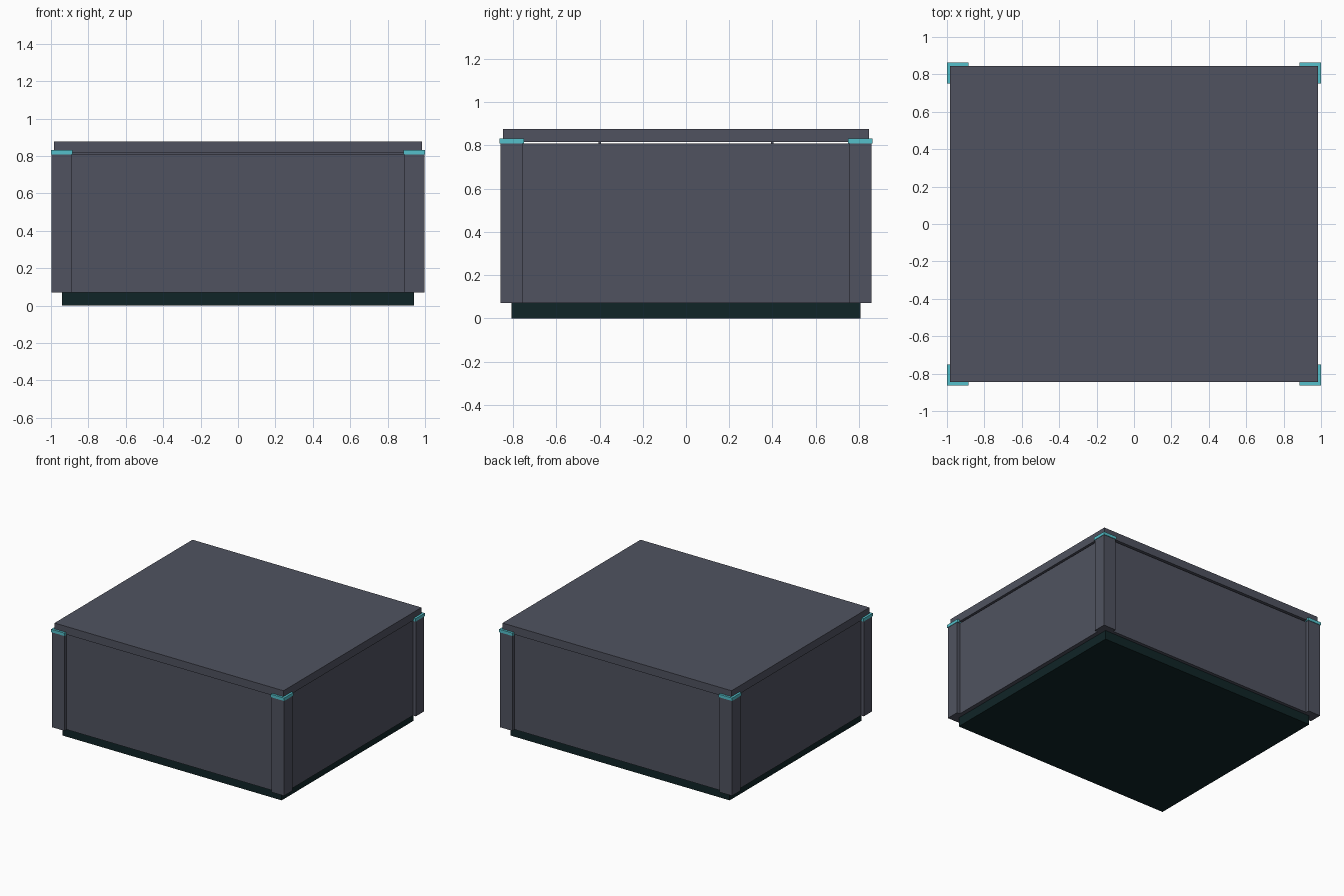
import bpy, bmesh

if "Cube" in bpy.data.objects:
    bpy.data.objects.remove(bpy.data.objects["Cube"])


def material(name, rgb):
    m = bpy.data.materials.new(name)
    m.diffuse_color = (*rgb, 1)
    m.use_nodes = True
    m.node_tree.nodes["Principled BSDF"].inputs["Base Color"].default_value = m.diffuse_color
    return m


GREY = material("slate grey", (0.08, 0.086, 0.117))
DARK = material("dark teal", (0.005, 0.018, 0.02))
TEAL = material("bright teal", (0.09, 0.53, 0.60))


def prism(name, outline, z0, z1, mat):
    """Extrude a counter-clockwise outline from z0 to z1."""
    bm = bmesh.new()
    face = bm.faces.new([bm.verts.new((x, y, z0)) for x, y in outline])
    top = bmesh.ops.extrude_face_region(bm, geom=[face])
    verts = [v for v in top["geom"] if isinstance(v, bmesh.types.BMVert)]
    bmesh.ops.translate(bm, verts=verts, vec=(0, 0, z1 - z0))
    bmesh.ops.recalc_face_normals(bm, faces=bm.faces)
    mesh = bpy.data.meshes.new(name)
    bm.to_mesh(mesh)
    bm.free()
    mesh.materials.append(mat)
    obj = bpy.data.objects.new(name, mesh)
    bpy.context.collection.objects.link(obj)
    return obj


def box(name, x0, x1, y0, y1, z0, z1, mat):
    return prism(name, [(x0, y0), (x1, y0), (x1, y1), (x0, y1)], z0, z1, mat)


def angle(name, sx, sy, x, y, xi, yi, t, z0, z1, mat):
    """L-shaped corner piece, mirrored into the quadrant sx, sy."""
    pts = [(x, y), (xi, y), (xi, y - t), (x - t, y - t), (x - t, yi), (x, yi)]
    return prism(name, [(sx * a, sy * b) for a, b in pts], z0, z1, mat)


# Plinth, floor and lid
box("base", -0.94, 0.94, -0.807, 0.807, 0, 0.07, DARK)
box("floor", -0.96, 0.96, -0.82, 0.82, 0.07, 0.09, GREY)
box("lid", -0.983, 0.983, -0.846, 0.846, 0.815, 0.877, GREY)

# Recessed wall panels, and thin rails that hold the lid just above them
for s, label in ((-1, "front"), (1, "back")):
    y0, y1 = sorted((s * 0.79, s * 0.832))
    box(label + "_panel", -0.95, 0.95, y0, y1, 0.07, 0.808, GREY)
    box(label + "_rail", -0.93, 0.93, s * 0.4 - 0.006, s * 0.4 + 0.006, 0.77, 0.816, GREY)
for s, label in ((-1, "left"), (1, "right")):
    x0, x1 = sorted((s * 0.93, s * 0.972))
    box(label + "_panel", x0, x1, -0.81, 0.81, 0.07, 0.808, GREY)

# Corner posts with bright caps
for sx in (-1, 1):
    for sy in (-1, 1):
        angle("corner_post", sx, sy, 0.997, 0.859, 0.89, 0.757, 0.05, 0.07, 0.808, GREY)
        angle("corner_cap", sx, sy, 1.0, 0.863, 0.885, 0.75, 0.055, 0.808, 0.831, TEAL)
